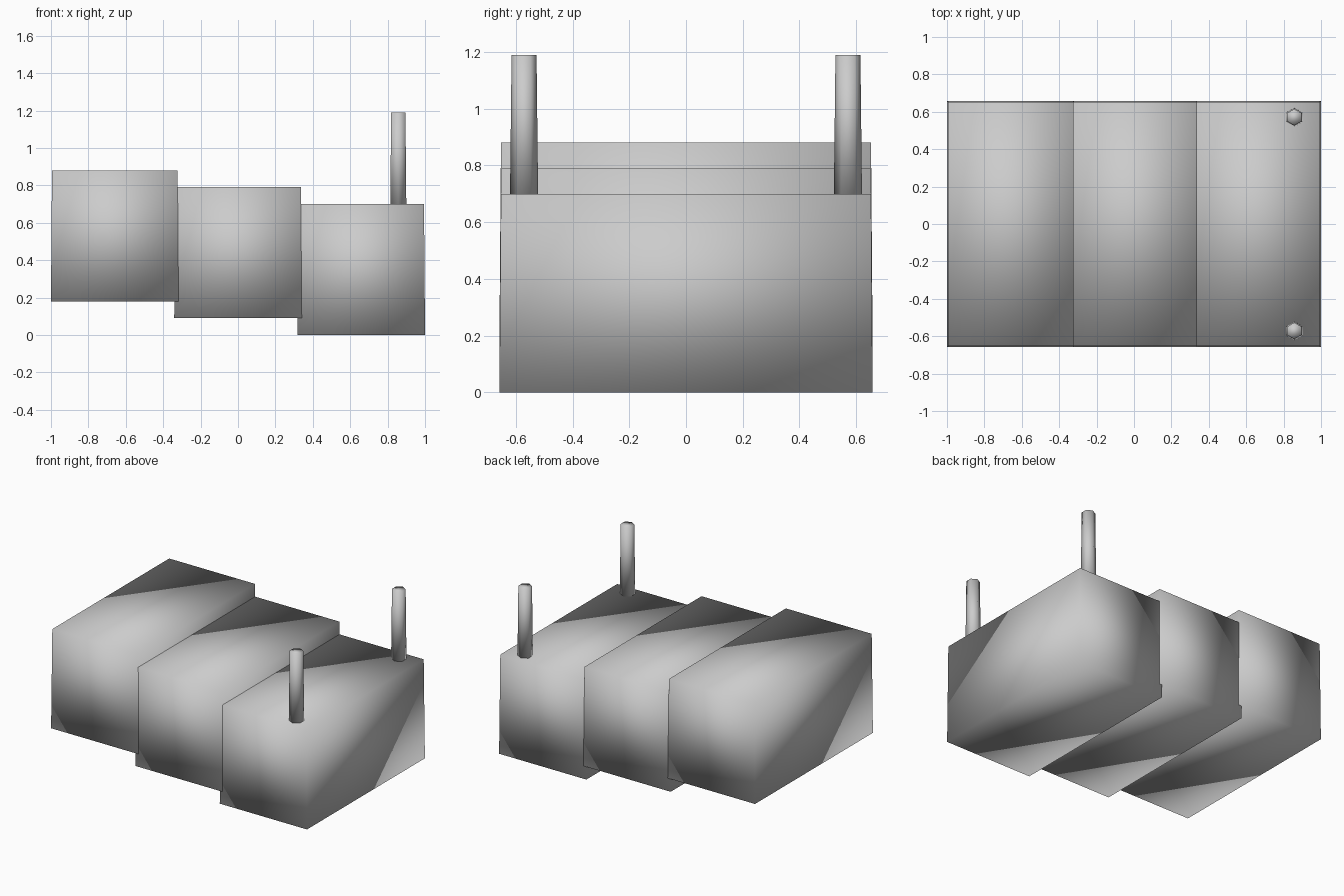
import bpy
import bmesh
from mathutils import Matrix

if "Cube" in bpy.data.objects:
    bpy.data.objects.remove(bpy.data.objects["Cube"], do_unlink=True)

grey = bpy.data.materials.new("light_grey")
grey.use_nodes = True
grey.diffuse_color = (0.6, 0.6, 0.6, 1)
grey.node_tree.nodes["Principled BSDF"].inputs["Base Color"].default_value = (0.6, 0.6, 0.6, 1)


def finish(name, bm, location):
    """Turn a bmesh into a fully smooth shaded object."""
    bmesh.ops.recalc_face_normals(bm, faces=bm.faces)
    for face in bm.faces:
        face.smooth = True
    mesh = bpy.data.meshes.new(name)
    bm.to_mesh(mesh)
    bm.free()
    mesh.materials.append(grey)
    obj = bpy.data.objects.new(name, mesh)
    obj.location = location
    bpy.context.collection.objects.link(obj)


def step(name, x, z, half_x=0.341, half_y=0.658, height=0.70, taper=0.0055):
    """Block that narrows very slightly towards its top."""
    bm = bmesh.new()
    bmesh.ops.create_cube(bm, size=2)
    for v in bm.verts:
        inset = taper if v.co.z > 0 else 0
        v.co.x *= half_x - inset
        v.co.y *= half_y - inset
        v.co.z *= height / 2
    finish(name, bm, (x, 0, z + height / 2))


def post(name, y, bottom=0.70, top=1.19):
    """Tapered six-sided post with corners pointing along y."""
    bm = bmesh.new()
    bmesh.ops.create_cone(bm, cap_ends=True, segments=6, radius1=0.0495,
                          radius2=0.044, depth=top - bottom)
    if max(v.co.x for v in bm.verts) > max(v.co.y for v in bm.verts):
        bmesh.ops.rotate(bm, verts=bm.verts, matrix=Matrix.Rotation(0.5236, 3, "Z"))
    finish(name, bm, (0.857, y, (bottom + top) / 2))


# Three overlapping steps rising towards -x
for i, name in enumerate(("lower_step", "middle_step", "upper_step")):
    step(name, 0.659 * (1 - i), 0.09 * i)

# Posts on the lowest step
post("front_post", -0.571)
post("back_post", 0.571)
